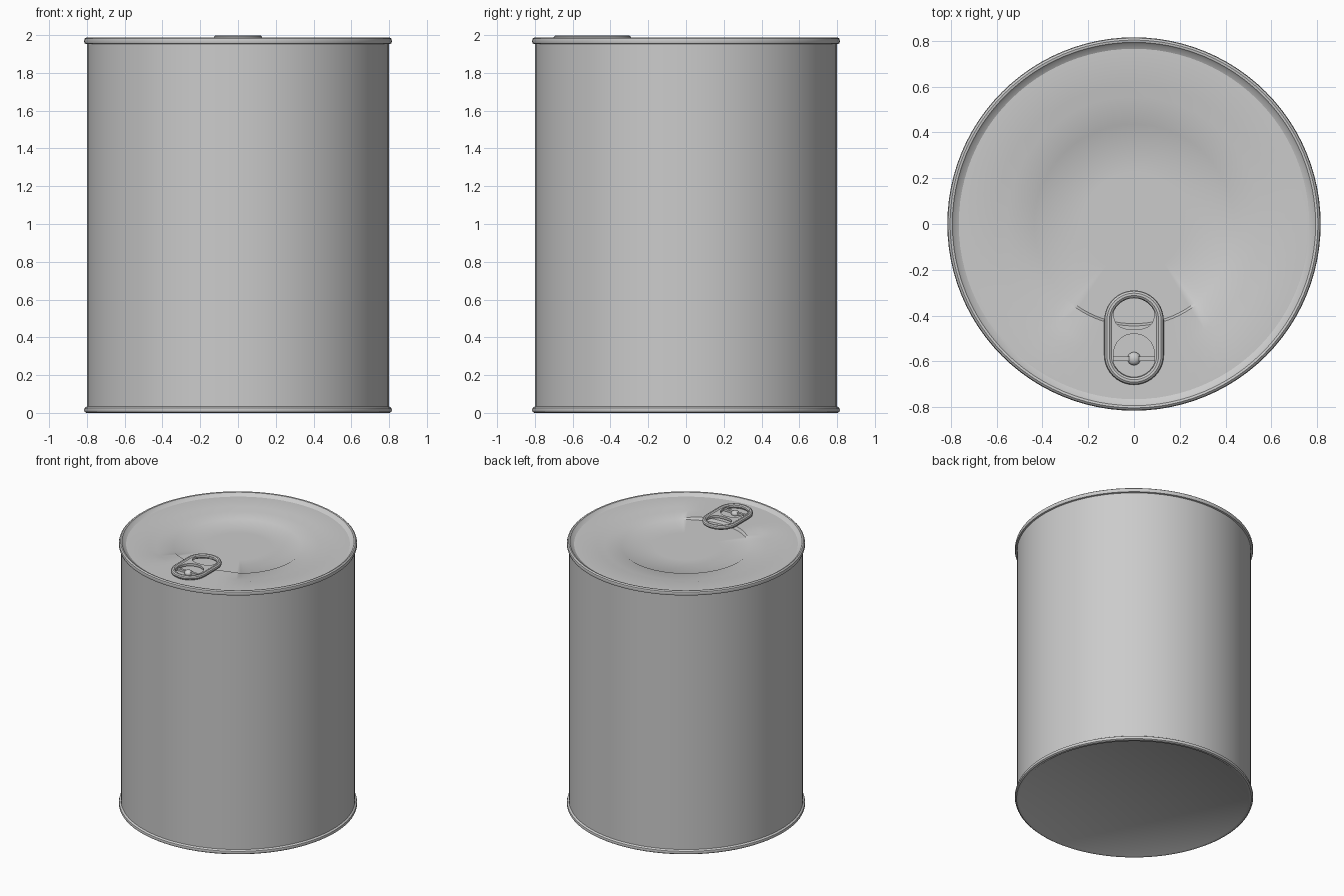
import bpy, bmesh, math

if "Cube" in bpy.data.objects:
    bpy.data.objects.remove(bpy.data.objects["Cube"])

SEG = 96


def finish(name, bm, angle=35):
    bmesh.ops.recalc_face_normals(bm, faces=bm.faces)
    me = bpy.data.meshes.new(name)
    bm.to_mesh(me)
    bm.free()
    ob = bpy.data.objects.new(name, me)
    bpy.context.collection.objects.link(ob)
    smooth(ob, angle)
    return ob


def smooth(ob, angle=35):
    bpy.ops.object.select_all(action='DESELECT')
    bpy.context.view_layer.objects.active = ob
    ob.select_set(True)
    bpy.ops.object.shade_smooth_by_angle(angle=math.radians(angle))


def lathe(name, profile, height=None):
    """Revolve (radius, z) points; height(r, z, angle) may adjust z. Radius 0 closes to a point."""
    bm = bmesh.new()
    rings = []
    for r, z in profile:
        if r == 0:
            rings.append([bm.verts.new((0, 0, z))] * SEG)
            continue
        ring = []
        for i in range(SEG):
            a = 2 * math.pi * i / SEG
            h = height(r, z, a) if height else z
            ring.append(bm.verts.new((r * math.cos(a), r * math.sin(a), h)))
        rings.append(ring)
    for lo, hi in zip(rings, rings[1:]):
        for i in range(SEG):
            j = (i + 1) % SEG
            bm.faces.new(list(dict.fromkeys((lo[i], lo[j], hi[j], hi[i]))))
    return finish(name, bm)


# can wall with rolled bottom and top rims
lathe("can_body", [
    (0, .010), (.772, .010), (.785, .001), (.803, 0), (.812, .006), (.815, .015),
    (.812, .026), (.80, .034), (.80, 1.952), (.811, 1.955), (.815, 1.968),
    (.812, 1.981), (.803, 1.988), (.793, 1.986), (.787, 1.978), (.765, 1.966)])

# lid panel: stepped rings that flatten out beneath the pull tab
PANEL = 1.966


def lid_height(r, z, a):
    off = abs((a + math.pi / 2 + math.pi) % (2 * math.pi) - math.pi)
    t = min(1, max(0, (math.degrees(off) - 22) / 20))
    t = t * t * (3 - 2 * t)
    if r < .44:
        return z
    return PANEL + (z - PANEL) * t


lathe("lid", [(.765, PANEL), (.61, PANEL), (.555, 1.952), (.445, 1.952),
              (.435, 1.946), (.22, 1.946), (0, 1.946)], lid_height)


# pull tab outlines
def oval(cy, rx, ry, power=2.0, n=40):
    pts = []
    for i in range(n):
        a = 2 * math.pi * i / n
        c, s = math.cos(a), math.sin(a)
        pts.append((rx * math.copysign(abs(c) ** (2 / power), c),
                    cy + ry * math.copysign(abs(s) ** (2 / power), s)))
    return pts


def stadium(cy, r, half, n=20):
    pts = []
    for end in (1, -1):
        for i in range(n + 1):
            a = math.pi * i / n
            pts.append((end * r * math.cos(a), cy + end * (half + r * math.sin(a))))
    return pts


def curve_part(name, outlines, z, dims='2D', **settings):
    cu = bpy.data.curves.new(name + "_curve", 'CURVE')
    cu.dimensions = dims
    for k, v in settings.items():
        setattr(cu, k, v)
    for pts in outlines:
        sp = cu.splines.new('POLY')
        sp.points.add(len(pts) - 1)
        for p, (x, y) in zip(sp.points, pts):
            p.co = (x, y, 0, 1)
        sp.use_cyclic_u = True
    tmp = bpy.data.objects.new(name + "_tmp", cu)
    bpy.context.collection.objects.link(tmp)
    bpy.context.view_layer.update()
    me = bpy.data.meshes.new_from_object(tmp.evaluated_get(bpy.context.evaluated_depsgraph_get()))
    bpy.data.objects.remove(tmp)
    ob = bpy.data.objects.new(name, me)
    ob.location.z = z
    bpy.context.collection.objects.link(ob)
    smooth(ob)
    return ob


finger_hole = oval(-.392, .088, .068, 2.6)
rivet_hole = oval(-.578, .09, .098, 2.2)

# flat web of the tab with its two openings
curve_part("tab_plate", [stadium(-.496, .118, .076), finger_hole, rivet_hole],
           1.984, fill_mode='BOTH', extrude=.009)

# curled outer edge of the tab
curve_part("tab_curled_edge", [stadium(-.496, .113, .076)], 1.983, dims='3D',
           bevel_depth=.017, bevel_resolution=3)

# bar across the lower opening
bpy.ops.mesh.primitive_cube_add(size=1, location=(0, -.588, 1.978))
bar = bpy.context.object
bar.name = "tab_crossbar"
bar.scale = (.186, .018, .016)

# rivet holding the tab to the lid
bpy.ops.mesh.primitive_uv_sphere_add(segments=24, ring_count=12, radius=1,
                                     location=(0, -.588, 1.972))
rivet = bpy.context.object
rivet.name = "rivet"
rivet.scale = (.029, .029, .022)
smooth(rivet)
